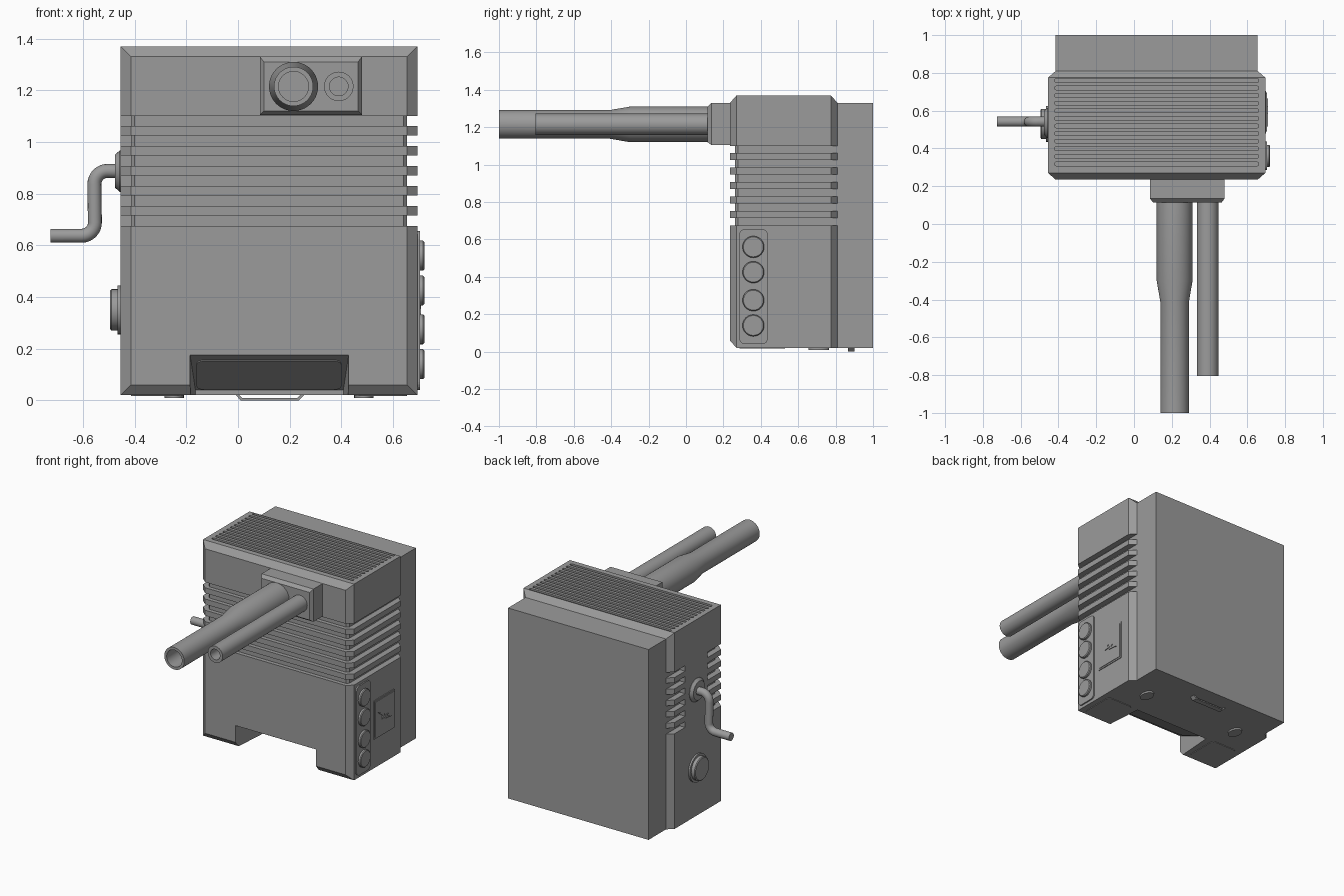
import bpy, bmesh, math
from mathutils import Vector, Matrix

if "Cube" in bpy.data.objects:
    bpy.data.objects.remove(bpy.data.objects["Cube"])

grey = bpy.data.materials.new("plain_grey")
grey.diffuse_color = (0.33, 0.33, 0.33, 1)
grey.use_nodes = True
grey.node_tree.nodes["Principled BSDF"].inputs["Base Color"].default_value = grey.diffuse_color


def finish(name, bm, smooth=False):
    bmesh.ops.recalc_face_normals(bm, faces=bm.faces)
    me = bpy.data.meshes.new(name)
    bm.to_mesh(me)
    bm.free()
    me.materials.append(grey)
    ob = bpy.data.objects.new(name, me)
    bpy.context.collection.objects.link(ob)
    if smooth:
        bpy.ops.object.select_all(action='DESELECT')
        ob.select_set(True)
        bpy.context.view_layer.objects.active = ob
        bpy.ops.object.shade_smooth_by_angle(angle=math.radians(30))
    return ob


def skin(bm, rings, caps=True):
    """Bridge equal-length rings of points, optionally capping both ends."""
    rows = [[bm.verts.new(p) for p in r] for r in rings]
    n = len(rows[0])
    for a, b in zip(rows, rows[1:]):
        for i in range(n):
            j = (i + 1) % n
            bm.faces.new((a[i], a[j], b[j], b[i]))
    if caps:
        bm.faces.new(rows[0])
        bm.faces.new(rows[-1])


def loft(name, sections):
    """Rectangular sections (y, x0, x1, z0, z1) skinned along y."""
    bm = bmesh.new()
    skin(bm, [[(x0, y, z0), (x1, y, z0), (x1, y, z1), (x0, y, z1)]
              for y, x0, x1, z0, z1 in sections])
    return finish(name, bm)


def box(name, x0, x1, y0, y1, z0, z1):
    return loft(name, [(y0, x0, x1, z0, z1), (y1, x0, x1, z0, z1)])


def lathe(name, axis, centre, profile, n=32, stretch=(1, 1)):
    """Spin (position along axis, radius) pairs about the x, y or z axis."""
    bm = bmesh.new()
    rings = []
    for t, r in profile:
        ring = []
        for i in range(n):
            a = 2 * math.pi * i / n
            u, v = r * math.cos(a) * stretch[0], r * math.sin(a) * stretch[1]
            c = {'x': (t, u, v), 'y': (u, t, v), 'z': (u, v, t)}[axis]
            ring.append(Vector(centre) + Vector(c))
        rings.append(ring)
    skin(bm, rings)
    return finish(name, bm, True)


def rounded(u0, u1, v0, v1, r, seg=5):
    """Outline of a rounded rectangle."""
    pts = []
    for k, (cu, cv) in enumerate([(u1 - r, v1 - r), (u0 + r, v1 - r),
                                  (u0 + r, v0 + r), (u1 - r, v0 + r)]):
        for i in range(seg + 1):
            a = (k + i / seg) * math.pi / 2
            pts.append((cu + r * math.cos(a), cv + r * math.sin(a)))
    return pts


def plate(name, outline, t0, t1, axis='x'):
    """Extrude a flat outline along x (outline is y,z) or z (outline is x,y)."""
    bm = bmesh.new()
    skin(bm, [[(t, u, v) if axis == 'x' else (u, v, t) for u, v in outline]
              for t in (t0, t1)])
    return finish(name, bm)


def cut(ob, cutter):
    cutter.hide_render = True
    cutter.hide_set(True)
    m = ob.modifiers.new("cut", 'BOOLEAN')
    m.operation = 'DIFFERENCE'
    m.solver = 'EXACT'
    m.object = cutter


L, R, C = -0.455, 0.695, 0.04     # body sides and chamfer


def shell(name, z0, z1, front=(0, 0), back_top=0):
    """Body slice with chamfered front and back edges."""
    return loft(name, [(0.235, L + C, R - C, z0 + front[0], z1 - front[1]),
                       (0.27, L, R, z0, z1), (0.775, L, R, z0, z1),
                       (0.81, L + C, R - C, z0, z1 - back_top)])


# Main housing
upper = shell("upper_housing", 1.10, 1.37, (0, C), C)
lower = shell("lower_housing", 0.02, 0.675, (C, 0))
for i in range(5):
    z = 0.715 + 0.0775 * i
    shell(f"cooling_rib_{i + 1}", z, z + 0.037)
loft("rib_core", [(0.262, -0.40, 0.64, 0.66, 1.11), (0.277, -0.415, 0.655, 0.66, 1.11),
                  (0.805, -0.415, 0.655, 0.66, 1.11)])
box("crank_panel", L, -0.39, 0.415, 0.66, 0.67, 1.105)
box("rear_pack", L + C, R - C, 0.80, 1.0, 0.02, 1.33)

# Vent slots in the roof
bm = bmesh.new()
for i in range(12):
    y = 0.318 + i * 0.0402
    out = rounded(-0.42, 0.66, y - 0.01, y + 0.01, 0.008, 2)
    skin(bm, [[(u, v, z) for u, v in out] for z in (1.35, 1.40)])
cut(upper, finish("vent_cutter", bm))

# Sloping notch under the front
cut(lower, loft("notch_cutter", [(0.10, -0.195, 0.438, -0.1, 0.239),
                                 (0.52, -0.165, 0.408, -0.1, 0.04)]))
bm = bmesh.new()
ramp = rounded(-0.16, 0.40, 0.275, 0.51, 0.03)
skin(bm, [[(x, y, 0.175 - (y - 0.235) * 0.135 / 0.285 - d) for x, y in ramp]
          for d in (-0.002, 0.004)])
finish("notch_panel", bm)

# Barrel mount and two hollow barrels
loft("barrel_mount", [(0.115, 0.10, 0.465, 1.12, 1.31), (0.135, 0.085, 0.48, 1.105, 1.33),
                      (0.25, 0.085, 0.48, 1.105, 1.33)])
lathe("large_barrel", 'y', (0.215, 0, 1.215),
      [(0.14, 0.095), (-0.30, 0.095), (-0.41, 0.076), (-1.0, 0.076),
       (-1.0, 0.058), (-0.6, 0.058)], 40)
lathe("small_barrel", 'y', (0.39, 0, 1.215),
      [(0.14, 0.057), (-0.805, 0.057), (-0.805, 0.036), (-0.5, 0.036)])

# Button strip on the right side
plate("button_strip", rounded(0.285, 0.437, 0.04, 0.655, 0.03), 0.69, 0.704)
for i, z in enumerate((0.14, 0.275, 0.425, 0.56)):
    lathe(f"button_{i + 1}", 'x', (0, 0.36, z), [(0.70, 0.058), (0.716, 0.058), (0.721, 0.053)])

# Hazard plate with a bolt sign
plate("hazard_plate", rounded(0.48, 0.705, 0.22, 0.485, 0.002, 1), 0.69, 0.700)
plate("hazard_inset", rounded(0.49, 0.695, 0.23, 0.475, 0.002, 1), 0.69, 0.704)
plate("bolt_sign", [(0.515, 0.395), (0.585, 0.365), (0.58, 0.35), (0.625, 0.35), (0.615, 0.335),
                    (0.665, 0.318), (0.595, 0.325), (0.605, 0.34), (0.555, 0.335),
                    (0.565, 0.355)], 0.70, 0.709)

# Left side dial and crank
lathe("dial", 'x', (0, 0.53, 0.35), [(-0.45, 0.095), (-0.467, 0.095), (-0.467, 0.08),
                                     (-0.49, 0.08), (-0.495, 0.074)])
lathe("crank_hub", 'x', (0, 0.535, 0.887), [(-0.45, 0.08), (-0.458, 0.08), (-0.476, 0.064)])

path = [(-0.46, 0.887)]
for cx, cz, a0, a1 in ((-0.505, 0.837, 90, 180), (-0.605, 0.688, 0, -90)):
    for i in range(9):
        a = math.radians(a0 + (a1 - a0) * i / 8)
        path.append((cx + 0.051 * math.cos(a), cz + 0.051 * math.sin(a)))
path.append((-0.725, 0.637))
rings = []
for i, p in enumerate(path):
    a, b = path[max(i - 1, 0)], path[min(i + 1, len(path) - 1)]
    d = Vector((b[0] - a[0], 0, b[1] - a[1])).normalized()
    side = Vector((-d.z, 0, d.x))
    rings.append([Vector((p[0], 0.542, p[1])) + 0.027 * (
        side * math.cos(k * math.pi / 8) + Vector((0, 1, 0)) * math.sin(k * math.pi / 8))
        for k in range(16)])
bm = bmesh.new()
skin(bm, rings)
finish("crank_handle", bm, True)

# Underside: pads, studs and a flat carry handle
for side, x0 in (("left", -0.415), ("right", 0.455)):
    plate(f"{side}_foot_pad", rounded(x0, x0 + 0.2, 0.285, 0.53, 0.03), 0.016, 0.024, 'z')
for side, x in (("left", -0.247), ("right", 0.487)):
    lathe(f"{side}_stud", 'z', (x, 0.71, 0), [(0.03, 0.055), (0.008, 0.055)], 24, (0.68, 1))
bm = bmesh.new()
bar = [(-0.01, 0.022), (0.01, 0.0), (0.235, 0.0), (0.257, 0.022),
       (0.243, 0.022), (0.228, 0.008), (0.017, 0.008), (0.004, 0.022)]
skin(bm, [[(x, y, z) for x, z in bar] for y in (0.865, 0.90)])
finish("base_handle", bm)
